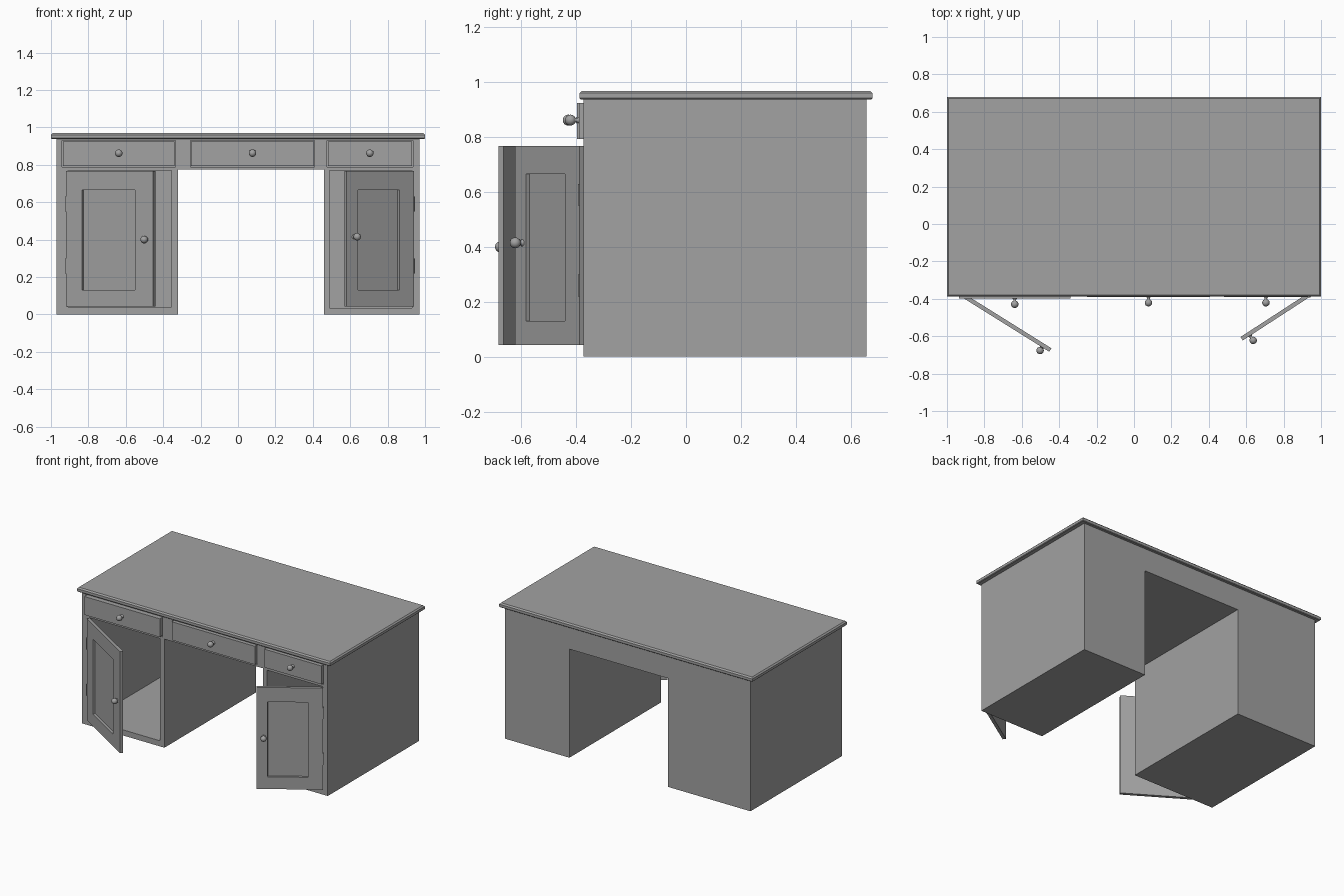
import bpy, bmesh, math
from mathutils import Matrix, Vector

cube = bpy.data.objects.get("Cube")
if cube:
    bpy.data.objects.remove(cube, do_unlink=True)

# One painted grey finish
grey = bpy.data.materials.new("grey_paint")
grey.use_nodes = True
tone = (0.36, 0.36, 0.36, 1)
grey.diffuse_color = tone
grey.node_tree.nodes["Principled BSDF"].inputs["Base Color"].default_value = tone


def finish(name, bm, matrix=None):
    """Turn a bmesh into a named, grey object."""
    bmesh.ops.recalc_face_normals(bm, faces=bm.faces)
    mesh = bpy.data.meshes.new(name)
    bm.to_mesh(mesh)
    bm.free()
    mesh.materials.append(grey)
    obj = bpy.data.objects.new(name, mesh)
    bpy.context.collection.objects.link(obj)
    if matrix:
        obj.matrix_world = matrix
    return obj


def box(name, lo, hi, matrix=None):
    bm = bmesh.new()
    lo, hi = Vector(lo), Vector(hi)
    bmesh.ops.create_cube(bm, size=1, matrix=Matrix.Translation((lo + hi) / 2)
                          @ Matrix.Diagonal((*(hi - lo), 1)))
    return finish(name, bm, matrix)


def knob(name, matrix, reach):
    """Lathe a round knob on a stem, pointing along local -y."""
    bm = bmesh.new()
    profile = [(0.013, 0), (0.008, 0.006), (0.007, reach - 0.018)]
    for i in range(1, 8):
        a = math.radians(-70 + i * 160 / 7)
        profile.append((0.02 * math.cos(a) if i < 7 else 0, reach + 0.02 * math.sin(a)))
    verts = [bm.verts.new((r, -d, 0)) for r, d in profile]
    edges = [bm.edges.new(pair) for pair in zip(verts, verts[1:])]
    bmesh.ops.spin(bm, geom=verts + edges, cent=(0, 0, 0), axis=(0, 1, 0),
                   angle=math.tau, steps=20)
    bmesh.ops.remove_doubles(bm, verts=bm.verts, dist=0.0001)
    obj = finish(name, bm, matrix)
    for face in obj.data.polygons:
        face.use_smooth = True


def carve(target, lo, hi):
    """Cut a box-shaped opening out of the target."""
    cutter = box("cutter", lo, hi)
    mod = target.modifiers.new("opening", 'BOOLEAN')
    mod.operation, mod.solver, mod.object = 'DIFFERENCE', 'EXACT', cutter
    bpy.context.view_layer.objects.active = target
    bpy.ops.object.modifier_apply(modifier=mod.name)
    bpy.data.objects.remove(cutter, do_unlink=True)


FRONT, BACK = -0.373, 0.658
KNEE = 0.775

# Carcass: two pedestals joined by the drawer rail, extruded front to back
bm = bmesh.new()
outline = [(-0.97, 0), (-0.32, 0), (-0.32, KNEE), (0.46, KNEE),
           (0.46, 0), (0.97, 0), (0.97, 0.94), (-0.97, 0.94)]
face = bm.faces.new([bm.verts.new((x, FRONT, z)) for x, z in outline])
moved = bmesh.ops.extrude_face_region(bm, geom=[face])["geom"]
bmesh.ops.translate(bm, vec=(0, BACK - FRONT, 0),
                    verts=[v for v in moved if isinstance(v, bmesh.types.BMVert)])
carcass = finish("carcass", bm)

# Cupboard openings
carve(carcass, (-0.91, -0.5, 0.04), (-0.355, 0.63, 0.77))
carve(carcass, (0.49, -0.5, 0.035), (0.93, 0.63, 0.77))

# Drawers, each in its own slot, with a knob
for side, x0, x1, y in [("right", -0.935, -0.34, -0.397),
                        ("middle", -0.25, 0.405, -0.389),
                        ("left", 0.48, 0.93, -0.389)]:
    carve(carcass, (x0 - 0.005, -0.5, 0.787), (x1 + 0.005, -0.2, 0.93))
    box(side + "_drawer", (x0, y, 0.793), (x1, -0.21, 0.924))
    knob(side + "_drawer_knob", Matrix.Translation(((x0 + x1) / 2, y, 0.862)), 0.032)

# Desk top with a chamfered upper edge
bm = bmesh.new()
rings = []
for z, inset in [(0.938, 0.004), (0.942, 0), (0.96, 0), (0.969, 0.009)]:
    rings.append([bm.verts.new((x, y, z)) for x, y in [
        (inset - 1, inset - 0.388), (1 - inset, inset - 0.388),
        (1 - inset, 0.679 - inset), (inset - 1, 0.679 - inset)]])
for low, high in zip(rings, rings[1:]):
    for i in range(4):
        j = (i + 1) % 4
        bm.faces.new((low[i], low[j], high[j], high[i]))
bm.faces.new(rings[0])
bm.faces.new(rings[-1])
finish("desk_top", bm)


def door(name, hinge, swing, width, direction, panel, grip, grip_z, reach):
    """Open door with a recessed panel; direction is +1 or -1 from the hinge along x."""
    place = Matrix.Translation(hinge) @ Matrix.Rotation(math.radians(swing), 4, 'Z')
    thick, low, high = 0.022, 0.043, 0.768
    leaf = box(name, (min(0, direction * width), -thick, low),
               (max(0, direction * width), 0, high))
    a, b = sorted(direction * p for p in panel)
    carve(leaf, (a, -0.1, 0.13), (b, -0.006, 0.665))
    leaf.matrix_world = place
    knob(name + "_knob", place @ Matrix.Translation((direction * grip, -thick, grip_z)), reach)
    # Hinge leaves
    for label, z in (("lower", 0.26), ("upper", 0.59)):
        box(f"{name}_{label}_hinge", (-0.004, -thick - 0.003, z - 0.04),
            (0.004, 0, z + 0.04), place)


door("right_door", (-0.908, FRONT, 0), -32, 0.55, 1, (0.1, 0.436), 0.505, 0.4, 0.02)
door("left_door", (0.93, -0.37, 0), 33, 0.43, -1, (0.095, 0.357), 0.383, 0.415, 0.03)
